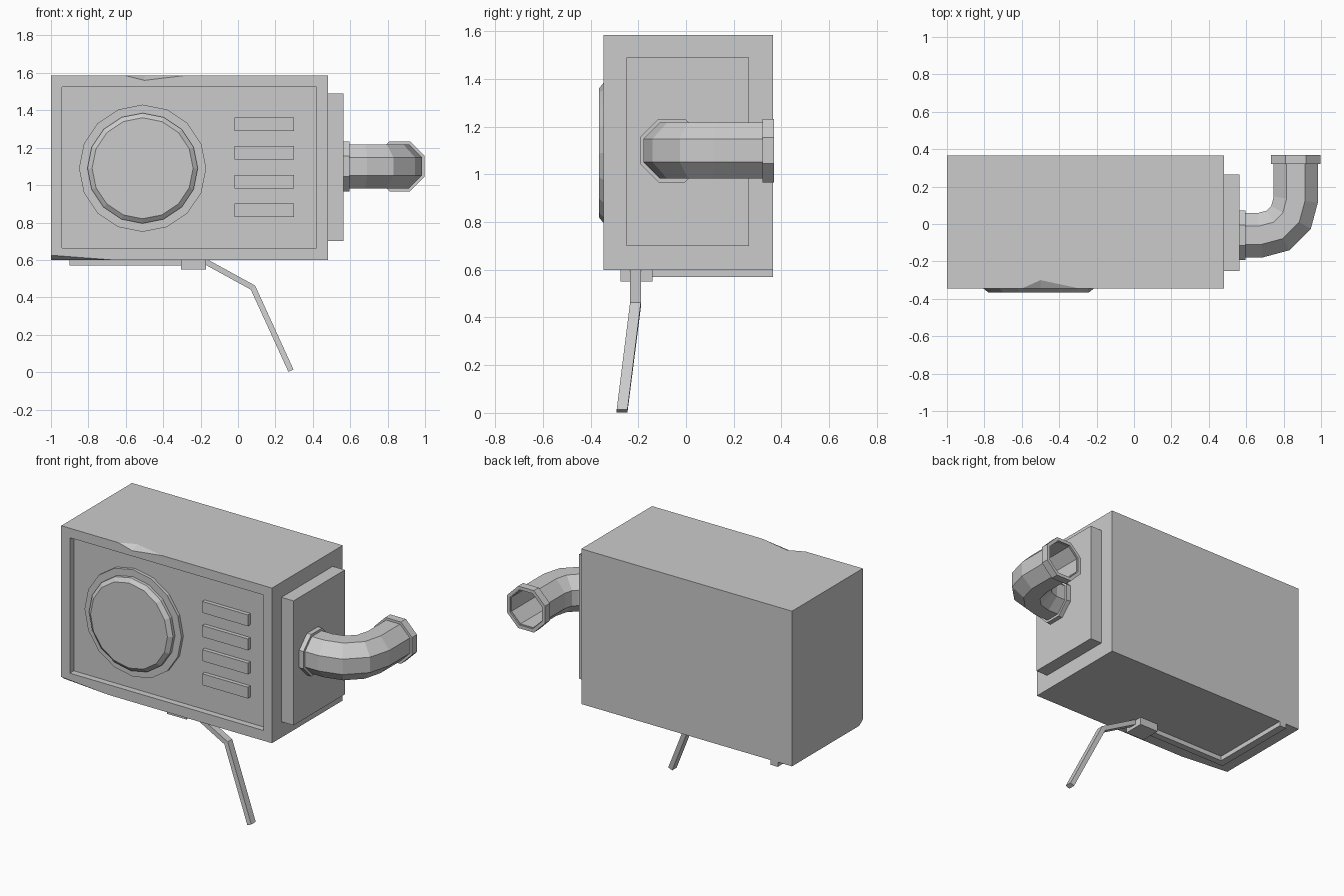
import bpy, bmesh, math
from mathutils import Vector

cube = bpy.data.objects.get("Cube")
if cube:
    bpy.data.objects.remove(cube, do_unlink=True)

GREY = (0.6, 0.6, 0.6, 1.0)
mat = bpy.data.materials.new("plain grey")
mat.use_nodes = True
mat.diffuse_color = GREY
mat.node_tree.nodes["Principled BSDF"].inputs["Base Color"].default_value = GREY

FRONT, BACK, BOTTOM, TOP = -0.345, 0.365, 0.6, 1.585
PANEL = FRONT + 0.04


def finish(name, bm):
    bmesh.ops.recalc_face_normals(bm, faces=bm.faces)
    me = bpy.data.meshes.new(name)
    bm.to_mesh(me)
    bm.free()
    me.materials.append(mat)
    ob = bpy.data.objects.new(name, me)
    bpy.context.collection.objects.link(ob)
    return ob


def box_bm(x0, x1, y0, y1, z0, z1):
    bm = bmesh.new()
    bmesh.ops.create_cube(bm, size=1)
    for v in bm.verts:
        v.co = ((x0 + x1) / 2 + v.co.x * (x1 - x0),
                (y0 + y1) / 2 + v.co.y * (y1 - y0),
                (z0 + z1) / 2 + v.co.z * (z1 - z0))
    return bm


def box(name, *dims):
    return finish(name, box_bm(*dims))


def bridge(bm, rings, closed=False):
    """Skin a list of vertex rings; closed joins last to first."""
    n = len(rings[0])
    pairs = list(zip(rings, rings[1:]))
    if closed:
        pairs.append((rings[-1], rings[0]))
    for a, b in pairs:
        for i in range(n):
            j = (i + 1) % n
            bm.faces.new((a[i], a[j], b[j], b[i]))
    if not closed:
        bm.faces.new(rings[0])
        bm.faces.new(rings[-1])


def sweep_rings(bm, path, section, axis):
    """Rings of a planar-ish path with mitred corners; axis is the fixed side."""
    pts = [Vector(p) for p in path]
    axis = Vector(axis)
    rings = []
    for i, p in enumerate(pts):
        t_in = (p - pts[max(i - 1, 0)]).normalized() if i else (pts[1] - p).normalized()
        t_out = (pts[i + 1] - p).normalized() if i + 1 < len(pts) else t_in
        t = (t_in + t_out).normalized()
        side = t.cross(axis).normalized() / t.dot(t_in)
        rings.append([bm.verts.new(p + axis * a + side * b) for a, b in section])
    return rings


def octagon(apothem):
    r = apothem / math.cos(math.pi / 8)
    return [(r * math.cos((k + 0.5) * math.pi / 4), r * math.sin((k + 0.5) * math.pi / 4))
            for k in range(8)]


def tube(name, path, outer, inner):
    bm = bmesh.new()
    a = sweep_rings(bm, path, octagon(outer), (0, 0, 1))
    b = sweep_rings(bm, path, octagon(inner), (0, 0, 1))
    bridge(bm, a + b[::-1], closed=True)
    return finish(name, bm)


def subtract(ob, cutter):
    cutter.hide_render = True
    mod = ob.modifiers.new("cut", 'BOOLEAN')
    mod.operation, mod.solver, mod.object = 'DIFFERENCE', 'EXACT', cutter
    bpy.context.view_layer.objects.active = ob
    bpy.ops.object.modifier_apply(modifier=mod.name)
    bpy.data.objects.remove(cutter, do_unlink=True)


# Casing, with the lower front corner sliced off
bm = box_bm(-1, 0.48, FRONT, BACK, BOTTOM, TOP)
p, q, r = Vector((-1, FRONT, 0.625)), Vector((-0.67, FRONT, BOTTOM)), Vector((-1, -0.31, BOTTOM))
normal = (q - p).cross(r - p)
if normal.dot(Vector((-1, FRONT, BOTTOM)) - p) < 0:
    normal.negate()
bmesh.ops.bisect_plane(bm, geom=bm.verts[:] + bm.edges[:] + bm.faces[:],
                       plane_co=p, plane_no=normal, clear_outer=True)
bmesh.ops.holes_fill(bm, edges=[e for e in bm.edges if e.is_boundary], sides=0)
casing = finish("casing", bm)

# Recessed front panel
subtract(casing, box("panel_cutter", -0.94, 0.42, -0.6, PANEL, 0.665, 1.525))

# Dent in the top front edge
a, b = Vector((-0.6, FRONT, TOP)), Vector((-0.29, FRONT, TOP))
c, d = Vector((-0.5, -0.30, TOP)), Vector((-0.5, FRONT, 1.56))
mid = (c + d) / 2
bm = bmesh.new()
for co in (a * 2 - mid, b * 2 - mid, c * 2 - mid, d * 2 - mid):
    bm.verts.new(co)
bmesh.ops.convex_hull(bm, input=bm.verts[:])
subtract(casing, finish("dent_cutter", bm))

# Round fan cover: stepped disc with a bevelled rim
bm = bmesh.new()
rings = []
for rad, y in ((0.34, PANEL + 0.01), (0.34, -0.325), (0.295, -0.325),
               (0.295, FRONT), (0.27, -0.365)):
    rings.append([bm.verts.new((-0.51 + rad * math.sin(k * math.pi / 8), y,
                                1.09 + rad * math.cos(k * math.pi / 8))) for k in range(16)])
bridge(bm, rings)
finish("fan_cover", bm)

# Vent slats
for i in range(4):
    z = 1.325 - i * 0.153
    box(f"vent_slat_{i + 1}", -0.02, 0.3, PANEL - 0.025, PANEL + 0.01, z - 0.036, z + 0.036)

# Side plate and elbow pipe with end collars
box("side_plate", 0.47, 0.565, -0.25, 0.265, 0.7, 1.49)
ZP = 1.1
path = [(0.56, -0.06, ZP)]
for k in range(4):
    ang = math.radians(30 * k)
    path.append((0.675 + 0.19 * math.sin(ang), 0.13 - 0.19 * math.cos(ang), ZP))
path.append((0.865, 0.36, ZP))
tube("elbow_pipe", path, 0.118, 0.108)
tube("wall_collar", [(0.56, -0.06, ZP), (0.595, -0.06, ZP)], 0.133, 0.112)
tube("outlet_collar", [(0.865, 0.32, ZP), (0.865, 0.37, ZP)], 0.133, 0.112)

# Cable run under the casing and its junction block
box("cable_run_front", -0.9, -0.2, -0.235, -0.19, 0.57, 0.605)
box("cable_run_side", -0.9, -0.85, -0.191, BACK, 0.57, 0.605)
box("junction_block", -0.305, -0.17, -0.275, -0.14, 0.55, 0.605)

# Hanging cable
bm = bmesh.new()
w, h = 0.0225, 0.015
bridge(bm, sweep_rings(bm, [(-0.19, -0.212, 0.6), (0.08, -0.212, 0.452), (0.283, -0.268, 0.008)],
                       [(-w, -h), (w, -h), (w, h), (-w, h)], (0, 1, 0)))
finish("hanging_cable", bm)
